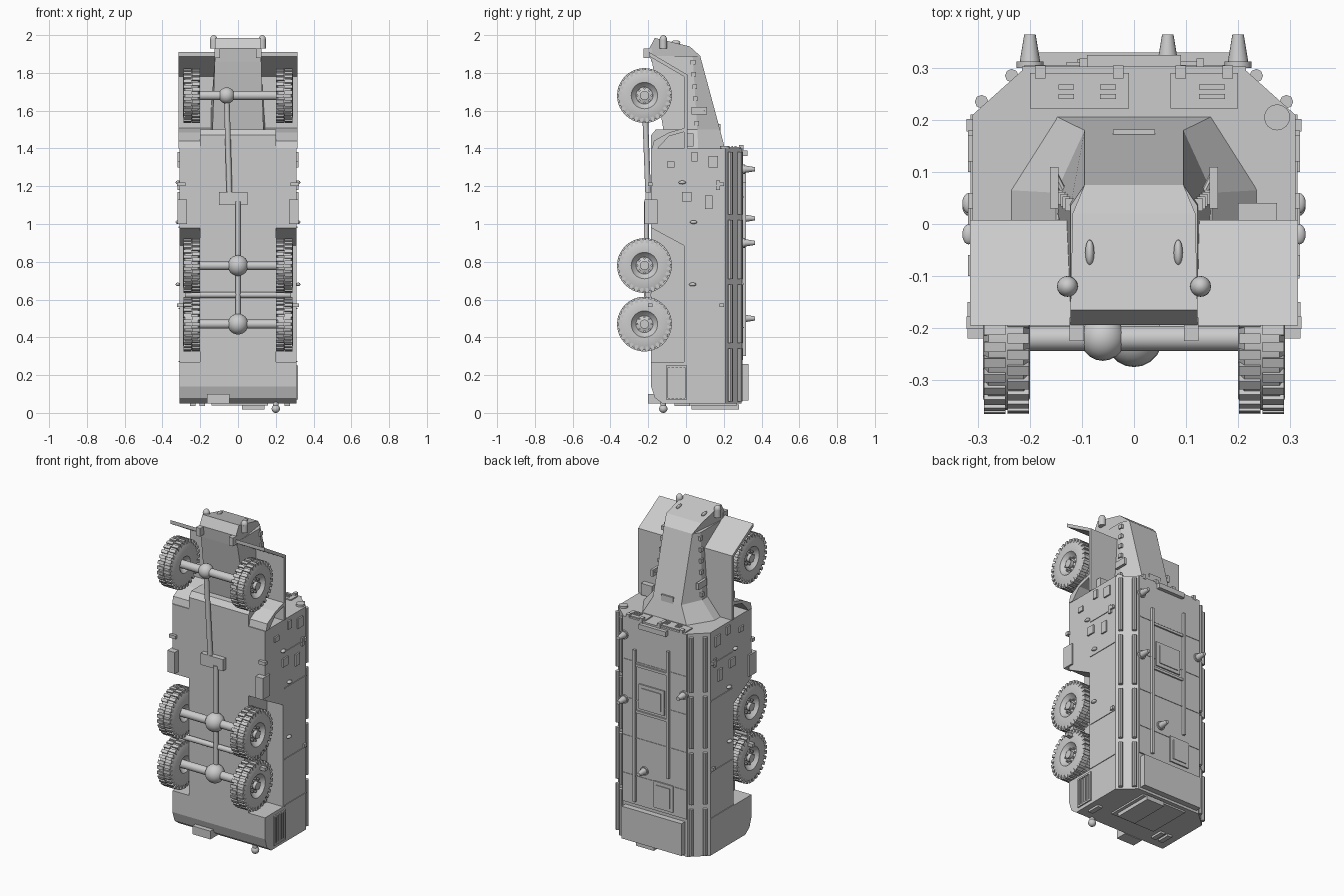
import bpy, bmesh, math
from mathutils import Vector

cube = bpy.data.objects.get("Cube")
if cube:
    bpy.data.objects.remove(cube, do_unlink=True)

paint = bpy.data.materials.new("armour_grey")
paint.use_nodes = True
GREY = (0.6, 0.6, 0.6, 1)
paint.diffuse_color = GREY
paint.node_tree.nodes["Principled BSDF"].inputs["Base Color"].default_value = GREY


def finish(name, bm, smooth=False):
    bmesh.ops.recalc_face_normals(bm, faces=bm.faces)
    mesh = bpy.data.meshes.new(name)
    bm.to_mesh(mesh)
    bm.free()
    mesh.materials.append(paint)
    ob = bpy.data.objects.new(name, mesh)
    bpy.context.collection.objects.link(ob)
    if smooth:
        bpy.ops.object.select_all(action="DESELECT")
        ob.select_set(True)
        bpy.context.view_layer.objects.active = ob
        bpy.ops.object.shade_smooth_by_angle(angle=math.radians(35))
    return ob


def loft(name, rings, smooth=False, closed=False):
    """Skin a list of equal-length point loops, capping the ends."""
    bm = bmesh.new()
    loops = [[bm.verts.new(p) for p in ring] for ring in rings]
    n = len(loops[0])
    pairs = list(zip(loops, loops[1:])) + ([(loops[-1], loops[0])] if closed else [])
    for a, b in pairs:
        for i in range(n):
            j = (i + 1) % n
            bm.faces.new((a[i], a[j], b[j], b[i]))
    if not closed:
        bm.faces.new(loops[0])
        bm.faces.new(loops[-1])
    return finish(name, bm, smooth)


def box(name, x, y, z):
    return loft(name, [[(x[0], y[0], k), (x[1], y[0], k), (x[1], y[1], k), (x[0], y[1], k)] for k in z])


def extrude_x(name, x, profile):
    return loft(name, [[(k, y, z) for y, z in profile] for k in x])


def rod(name, p, q, r, r2=None, n=16):
    p, q = Vector(p), Vector(q)
    d = (q - p).normalized()
    u = d.orthogonal().normalized()
    v = d.cross(u)
    ring = lambda c, s: [c + s * (u * math.cos(t) + v * math.sin(t))
                         for t in (math.tau * i / n for i in range(n))]
    return loft(name, [ring(p, r), ring(q, r if r2 is None else r2)], True)


def ball(name, c, r, scale=(1, 1, 1)):
    bm = bmesh.new()
    bmesh.ops.create_uvsphere(bm, u_segments=20, v_segments=12, radius=r)
    bmesh.ops.scale(bm, vec=scale, verts=bm.verts)
    bmesh.ops.translate(bm, vec=c, verts=bm.verts)
    return finish(name, bm, True)


def both(x):
    """Mirror an x interval to the two sides of the model."""
    return (("left", x), ("right", (-x[1], -x[0])))


# Hull: upper shell with bevelled roof edges, and narrow lower body
half = [(0.31, -0.01), (0.31, 0.21), (0.215, 0.295)]
outline = half + [(-x, y) for x, y in reversed(half)]
loft("upper_hull", [[(x, y, z) for x, y in outline] for z in (0.05, 1.40)])
tail = [(0, 0.05), (-0.125, 0.05), (-0.165, 0.08), (-0.185, 0.14)]
extrude_x("lower_hull", (-0.2, 0.2), tail + [(-0.185, 1.47), (-0.16, 1.5), (0, 1.5)])
for side, x in both((0.2, 0.31)):
    extrude_x(side + "_tail_box", x, tail + [(-0.185, 0.27), (0, 0.27)])
    extrude_x(side + "_front_skirt", x, [(0, 0.88), (-0.185, 0.98), (-0.185, 1.40), (0, 1.40)])
    box(side + "_side_step", (0.27, 0.32) if x[0] > 0 else (-0.32, -0.27), (-0.22, -0.15), (1.0, 1.13))

# Roof skin, rear roof box and panel seams
box("roof_plate", (-0.215, 0.215), (0.29, 0.303), (0.28, 1.40))
box("rear_roof_box", (-0.2, 0.2), (0.29, 0.33), (0.065, 0.26))
for z in (0.45, 0.68, 0.91, 1.14):
    box("roof_seam", (-0.21, 0.21), (0.3, 0.306), (z, z + 0.006))
for side, x in both((0.308, 0.314)):
    for z in (0.27, 0.55, 0.98, 1.2):
        box(side + "_side_seam", x, (0.0, 0.21), (z, z + 0.006))

# Roof rails, hatches and antenna cones
box("long_rail", (0.12, 0.135), (0.3, 0.318), (0.3, 1.22))
box("short_rail", (-0.105, -0.09), (0.3, 0.318), (0.5, 1.27))
for z in (0.84, 1.12):
    box("rail_crossbar", (-0.09, 0.12), (0.3, 0.312), (z, z + 0.015))


def hatch(x, z):
    box("hatch", x, (0.3, 0.311), z)
    box("hatch_lid", (x[0] + 0.02, x[1] - 0.02), (0.31, 0.316), (z[0] + 0.02, z[1] - 0.02))


hatch((-0.07, 0.1), (0.87, 1.02))
hatch((-0.13, 0.0), (0.3, 0.46))
for x, z in ((0.2, 1.29), (-0.2, 1.03), (0.2, 0.90), (0.065, 0.50)):
    rod("antenna_base", (x, 0.3, z), (x, 0.312, z), 0.026)
    rod("antenna_cone", (x, 0.31, z), (x, 0.364, z), 0.02, 0.011)

# Bevel rails, side brackets and stowage plates
for s, side in ((1, "left"), (-1, "right")):
    for a, b in ((0.06, 0.34), (0.37, 0.68), (0.71, 1.02), (1.05, 1.38)):
        rod(side + "_bevel_rail", (s * 0.293, 0.235, a), (s * 0.293, 0.235, b), 0.013, n=8)
        rod(side + "_roof_edge_rail", (s * 0.235, 0.285, a), (s * 0.235, 0.285, b), 0.013, n=8)
    for y, z in ((-0.02, 1.22), (0.04, 1.01), (0.035, 0.68)):
        ball(side + "_side_lamp", (s * 0.318, y, z), 0.012, (1, 1.6, 0.8))
    for y in (0.19, -0.19):
        for z in (0.57, 1.21):
            box(side + "_bracket", (s * 0.3 - 0.022, s * 0.3 + 0.022), (y - 0.012, y + 0.012), (z - 0.01, z + 0.01))
    for y, z, w, h in ((0.12, 1.3, 0.05, 0.06), (0.03, 1.33, 0.03, 0.05), (-0.02, 1.12, 0.05, 0.05),
                       (0.1, 1.08, 0.04, 0.07), (0.16, 1.18, 0.02, 0.05), (-0.1, 1.3, 0.04, 0.03)):
        box(side + "_stowage_plate", (s * 0.313 - 0.006, s * 0.313 + 0.006), (y, y + w), (z, z + h))

# Side vent with slats
for y in (-0.105, -0.004):
    box("vent_side_frame", (0.305, 0.318), (y, y + 0.01), (0.07, 0.25))
for z in (0.07, 0.24):
    box("vent_end_frame", (0.305, 0.318), (-0.105, 0.006), (z, z + 0.01))
for i in range(4):
    y = -0.085 + i * 0.021
    box("vent_slat", (0.305, 0.315), (y, y + 0.008), (0.08, 0.24))

# Cab collar and tapered bonnet


def section(points, z):
    pts = points + [(-x, y) for x, y in reversed(points)]
    return [(x, y, z) for x, y in pts]


rear = [(0.15, -0.01), (0.15, 0.06), (0.095, 0.18)]
loft("cab_collar", [section([(0.24, -0.01), (0.24, 0.065), (0.15, 0.207)], 1.395), section(rear, 1.5)])
front = [(0.122, -0.185), (0.122, 0.035), (0.095, 0.075)]
loft("bonnet", [section([(0.135, -0.12)] + rear[1:], 1.5), section([(0.122, -0.185)] + front[1:], 1.89)])
nose_rows = [(0.122, -0.194, 1.93), (0.122, -0.165, 1.985), (0.118, 0.02, 1.94), (0.095, 0.075, 1.89)]
loft("nose", [[(s * x, y, z) for x, y, z in nose_rows] + [(s * 0.122, -0.185, 1.86)] for s in (-1, 1)])
box("bonnet_catch", (-0.04, 0.04), (0.165, 0.182), (1.48, 1.53))
for s in (-1, 1):
    rod("headlamp", (s * 0.128, -0.12, 1.93), (s * 0.128, -0.12, 1.975), 0.02)
    ball("headlamp_dome", (s * 0.128, -0.12, 1.975), 0.02, (1, 1, 1.25))
    ball("nose_handle", (s * 0.085, -0.055, 1.96), 0.025, (0.35, 1, 0.5))
    box("tow_eye", (s * 0.11 - 0.014, s * 0.11 + 0.014), (-0.225, -0.18), (1.88, 1.93))
    for i in range(6):
        t = (i + 0.5) / 6
        cx, cy, cz = s * (0.15 - 0.028 * t), 0.06 - 0.025 * t, 1.5 + 0.39 * t
        box("bonnet_hinge", (cx - 0.008, cx + 0.008), (cy - 0.012, cy + 0.012), (cz - 0.012, cz + 0.012))
    rod("mirror_arm", (s * 0.13, 0.05, 1.6), (s * 0.155, 0.1, 1.6), 0.007, n=8)
    box("mirror", (s * 0.153 - 0.008, s * 0.153 + 0.008), (0.03, 0.11), (1.58, 1.62))

# Folded wing panels and mudguards
wing = [(-0.195, 1.91), (0.008, 1.79), (0.008, 1.40), (-0.01, 1.40), (-0.01, 1.78), (-0.195, 1.888)]
guard = [(-0.18, 1.40), (-0.17, 1.44), (-0.09, 1.485), (0, 1.51), (0, 1.49), (-0.09, 1.465), (-0.15, 1.40)]
for side, x in both((0.118, 0.315)):
    extrude_x(side + "_wing", x, wing)
    extrude_x(side + "_mudguard", x, guard)
box("wing_winch", (0.2, 0.275), (0.0, 0.04), (1.41, 1.48))

# Front visors with slots
for x in ((-0.2, -0.01), (0.07, 0.2)):
    box("visor_plate", x, (0.222, 0.29), (1.395, 1.407))
    for c in (x[0] + 0.07, x[1] - 0.04):
        for y in (0.24, 0.258):
            box("visor_slot", (c - 0.015, c + 0.015), (y, y + 0.01), (1.4, 1.413))
    for c in (x[0] + 0.02, x[1] - 0.02):
        box("visor_hinge", (c - 0.01, c + 0.01), (0.28, 0.305), (1.39, 1.418))
box("roof_front_bar", (-0.09, 0.09), (0.3, 0.325), (1.36, 1.39))
rod("filler_cap", (0.275, 0.205, 1.39), (0.275, 0.205, 1.412), 0.025)

# Tail door and fittings
box("tail_door", (-0.14, 0.16), (0.0, 0.27), (0.04, 0.052))
box("tail_locker", (0.02, 0.14), (0.03, 0.28), (0.018, 0.045))
box("tow_plate", (-0.165, -0.045), (-0.2, -0.13), (0.05, 0.1))
for x in (-0.24, -0.19, 0.26):
    box("tail_lamp", (x - 0.015, x + 0.015), (-0.06, 0.02), (0.037, 0.055))
rod("tow_pin", (0.2, -0.12, 0.015), (0.2, -0.12, 0.07), 0.015)
ball("tow_ball", (0.2, -0.12, 0.022), 0.022)

# Running gear: axles, differentials and shafts
AXLE_Y = -0.22
for z, cx, r in ((1.68, -0.06, 0.043), (0.78, 0, 0.055), (0.47, 0, 0.055)):
    rod("axle", (-0.22, AXLE_Y, z), (0.22, AXLE_Y, z), 0.024)
    ball("differential", (cx, AXLE_Y, z), r)
rod("cross_tube", (-0.28, -0.2, 0.625), (0.28, -0.2, 0.625), 0.016)
rod("rear_shaft", (0, -0.21, 0.47), (0, -0.21, 1.12), 0.013)
rod("front_shaft", (-0.045, -0.2, 1.15), (-0.06, AXLE_Y, 1.68), 0.015)
box("transfer_box", (-0.1, 0.05), (-0.215, -0.18), (1.1, 1.17))

# Wheels: lathed tyre and rim, tread lugs, hub and bolts
TYRE = [(0.0, 0.05), (0.0, 0.115), (0.012, 0.137), (0.08, 0.137), (0.09, 0.115),
        (0.088, 0.07), (0.075, 0.06), (0.062, 0.045), (0.07, 0.02), (0.03, 0.02)]
for s, side in ((1, "left"), (-1, "right")):
    for z in (1.68, 0.78, 0.47):
        def at(d, r, t):
            return (s * (0.2 + d), AXLE_Y + r * math.cos(t), z + r * math.sin(t))
        turns = [math.tau * i / 40 for i in range(40)]
        loft(side + "_tyre", [[at(d, r, t) for d, r in TYRE] for t in turns], True, True)
        rod(side + "_hub", at(0, 0, 0), at(0.088, 0, 0), 0.024)
        for i in range(28):
            a = math.tau * i / 28
            for d0, d1, off in ((0.002, 0.043, 0), (0.047, 0.088, 0.112)):
                corners = [(-0.065, 0.118), (0.065, 0.118), (0.065, 0.145), (-0.065, 0.145)]
                loft(side + "_tread_lug", [[at(d, r, a + off + w) for w, r in corners] for d in (d0, d1)])
        for i in range(8):
            a = math.tau * i / 8
            rod(side + "_wheel_bolt", at(0.05, 0.038, a), at(0.076, 0.038, a), 0.006, n=6)
